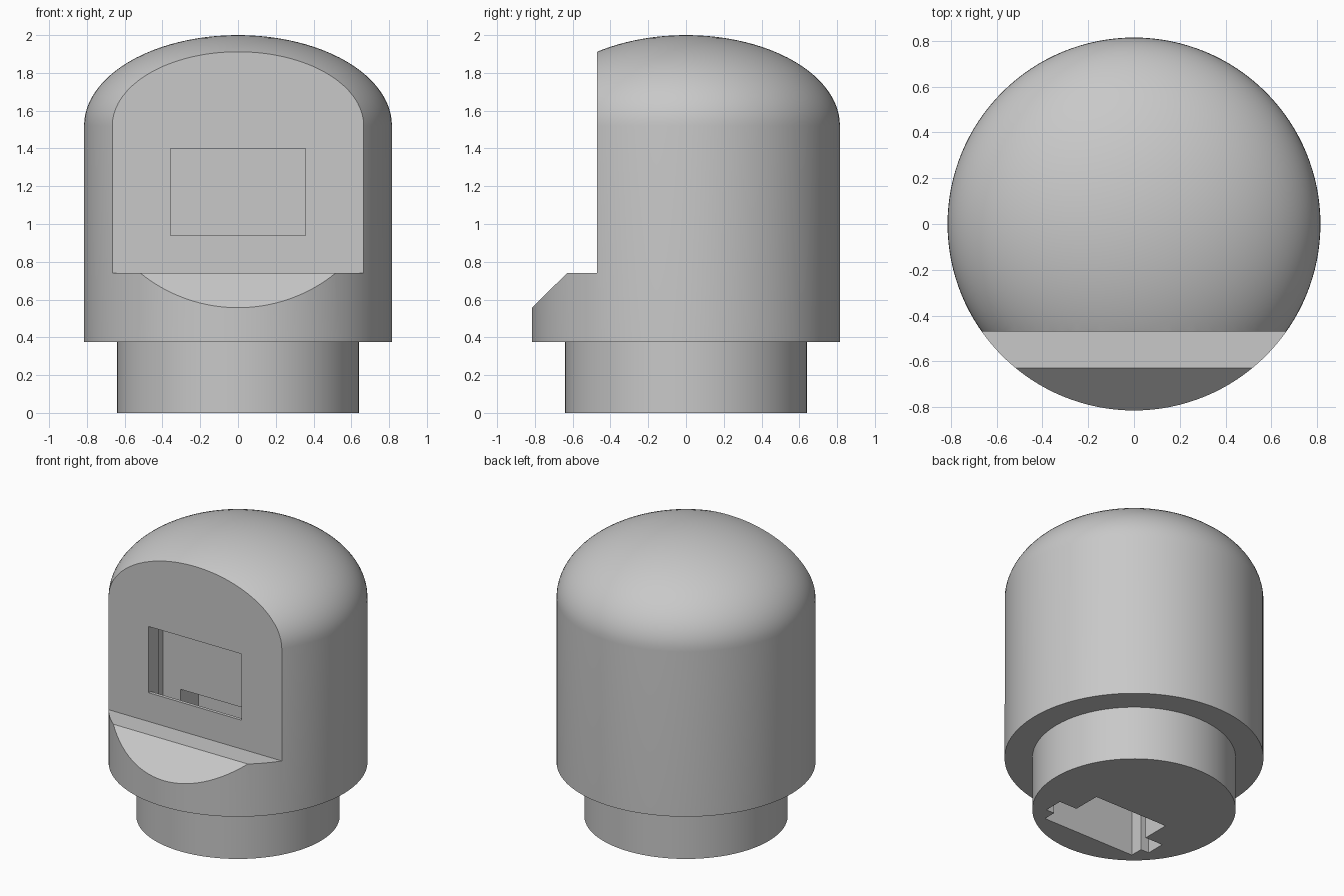
import bpy, bmesh, math

if "Cube" in bpy.data.objects:
    bpy.data.objects.remove(bpy.data.objects["Cube"])

SEGMENTS = 128
plastic = bpy.data.materials.new("grey plastic")
plastic.diffuse_color = (0.58, 0.58, 0.58, 1)
plastic.use_nodes = True
plastic.node_tree.nodes["Principled BSDF"].inputs["Base Color"].default_value = plastic.diffuse_color


def add_object(name, bm):
    bmesh.ops.recalc_face_normals(bm, faces=bm.faces)
    mesh = bpy.data.meshes.new(name)
    bm.to_mesh(mesh)
    bm.free()
    obj = bpy.data.objects.new(name, mesh)
    bpy.context.collection.objects.link(obj)
    mesh.materials.append(plastic)
    return obj


def lathe(name, profile):
    """Turn an (r, z) profile around the z axis."""
    bm = bmesh.new()
    verts = [bm.verts.new((r, 0, z)) for r, z in profile]
    edges = [bm.edges.new(pair) for pair in zip(verts, verts[1:])]
    bmesh.ops.spin(bm, geom=verts + edges, cent=(0, 0, 0), axis=(0, 0, 1),
                   angle=2 * math.pi, steps=SEGMENTS)
    bmesh.ops.remove_doubles(bm, verts=bm.verts, dist=1e-5)
    # close the flat underside
    bmesh.ops.holes_fill(bm, edges=[e for e in bm.edges if e.is_boundary], sides=0)
    return add_object(name, bm)


def prism(name, points, offset):
    """Extrude a closed outline of 3D points along an offset."""
    bm = bmesh.new()
    face = bm.faces.new([bm.verts.new(p) for p in points])
    out = bmesh.ops.extrude_face_region(bm, geom=[face])
    moved = [v for v in out["geom"] if isinstance(v, bmesh.types.BMVert)]
    bmesh.ops.translate(bm, verts=moved, vec=offset)
    return add_object(name, bm)


def cut(target, cutter):
    cutter.hide_render = True
    mod = target.modifiers.new("cut", 'BOOLEAN')
    mod.operation = 'DIFFERENCE'
    mod.solver = 'EXACT'
    mod.object = cutter
    deps = bpy.context.evaluated_depsgraph_get()
    mesh = bpy.data.meshes.new_from_object(target.evaluated_get(deps))
    target.modifiers.clear()
    target.data = mesh
    bpy.data.objects.remove(cutter)


# Domed housing with a narrower plug at the bottom
dome = [(0.815 * math.cos(t), 1.52 + 0.48 * math.sin(t))
        for t in (i * math.pi / 48 for i in range(24))] + [(0, 2.0)]
housing = lathe("housing", [(0.64, 0), (0.64, 0.375), (0.815, 0.375)] + dome)

# Flat front, ledge and sloping chin
front = [(-0.47, 0.74), (-0.63, 0.74), (-0.93, 0.443), (-1.2, 0.443),
         (-1.2, 2.2), (-0.47, 2.2)]
cut(housing, prism("front_cutter", [(-1, y, z) for y, z in front], (2, 0, 0)))

# Stepped slot rising from the underside to the window
half = [(0.357, -0.447), (0.357, -0.357), (0.42, -0.357), (0.42, -0.225)]
outline = half + [(-x, y) for x, y in reversed(half)]
cut(housing, prism("slot_cutter", [(x, y, -0.1) for x, y in outline], (0, 0, 1.5)))

# Deeper, lower recess behind the slot
recess = [(0.284, -0.3), (0.284, -0.03), (-0.284, -0.03), (-0.284, -0.3)]
cut(housing, prism("recess_cutter", [(x, y, -0.1) for x, y in recess], (0, 0, 0.99)))

# Rectangular window in the flat front
window = [(0.357, 0.94), (0.357, 1.4), (-0.357, 1.4), (-0.357, 0.94)]
cut(housing, prism("window_cutter", [(x, -0.6, z) for x, z in window], (0, 0.2, 0)))

# Smooth shading with crisp edges
housing.data.shade_smooth()
housing.data.set_sharp_from_angle(angle=math.radians(25))
